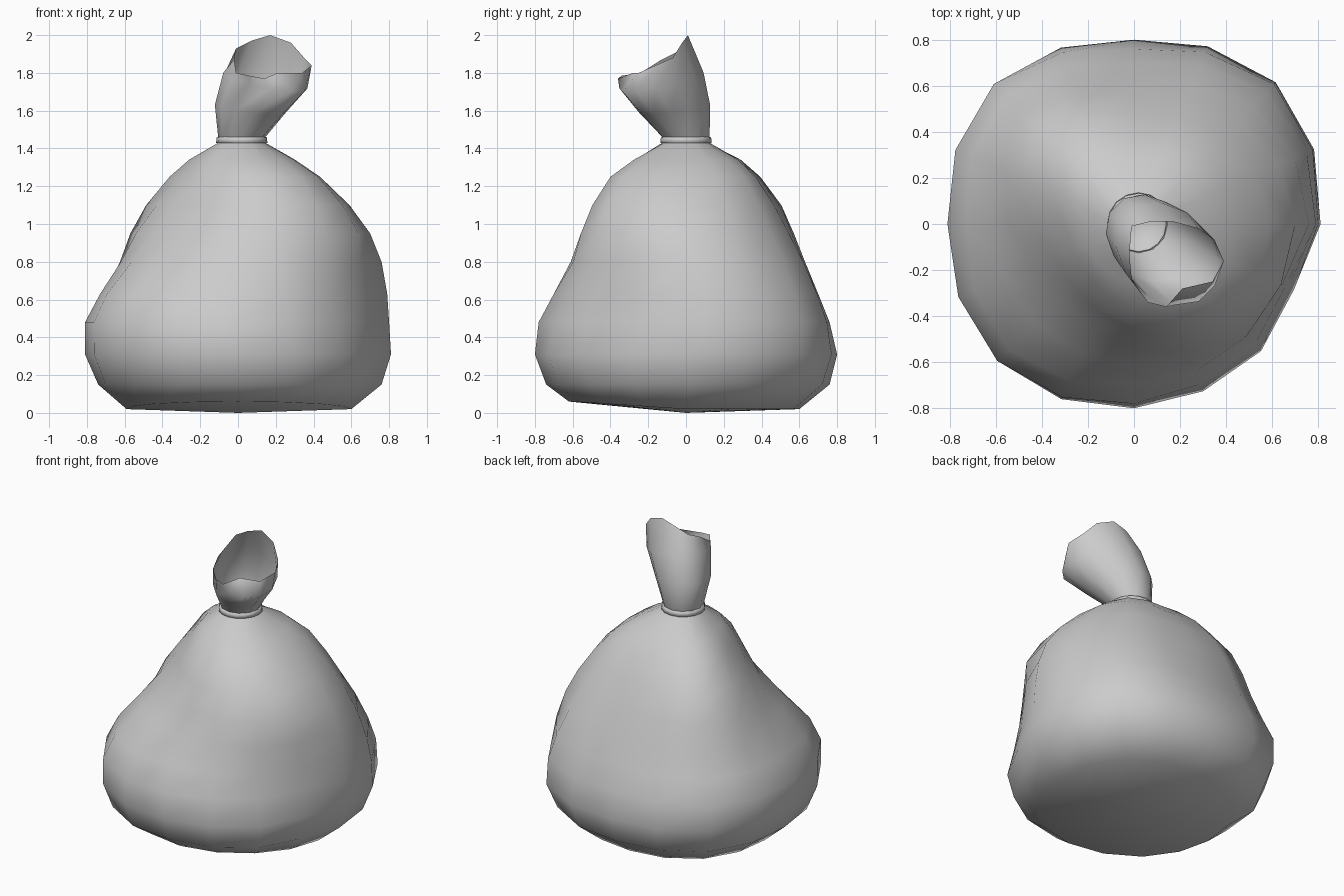
import bpy
from math import sin, cos, tau, radians

if "Cube" in bpy.data.objects:
    bpy.data.objects.remove(bpy.data.objects["Cube"])


def loft(name, rings, close_start=None):
    """Skin a stack of equal closed rings, optionally fanning the first to a point."""
    n = len(rings[0])
    verts = [p for ring in rings for p in ring]
    faces = [(i * n + k, i * n + (k + 1) % n, (i + 1) * n + (k + 1) % n, (i + 1) * n + k)
             for i in range(len(rings) - 1) for k in range(n)]
    if close_start:
        verts.append(close_start)
        faces += [((k + 1) % n, k, len(verts) - 1) for k in range(n)]
    mesh = bpy.data.meshes.new(name)
    mesh.from_pydata(verts, [], faces)
    obj = bpy.data.objects.new(name, mesh)
    bpy.context.collection.objects.link(obj)
    for poly in mesh.polygons:
        poly.use_smooth = True
    return obj


def ellipse(cx, cy, z, along, across, n, tilt=0.0):
    """Ring with its long axis along the front-right lean, dipping by tilt that way."""
    s = cos(radians(45))
    ring = []
    for k in range(n):
        a = tau * k / n + radians(45)
        u, v = along * cos(a), across * sin(a)
        ring.append((cx + s * (u + v), cy + s * (v - u), z - tilt * cos(a)))
    return ring


# Sack body: radius profiles every 45 degrees, blended to 16 sides
heights = [.02, .15, .31, .48, .63, .80, .95, 1.10, 1.25, 1.34, 1.43]
profiles = [
    [.60, .76, .81, .80, .79, .76, .70, .59, .43, .29, .125],
    [.63, .80, .87, .86, .81, .73, .64, .55, .44, .32, .125],
    [.60, .76, .80, .76, .70, .63, .56, .48, .37, .28, .125],
    [.62, .80, .86, .86, .79, .72, .67, .60, .47, .34, .125],
    [.59, .74, .81, .81, .73, .62, .54, .43, .31, .24, .125],
    [.62, .78, .84, .84, .77, .61, .46, .37, .30, .24, .125],
    [.62, .74, .80, .78, .70, .61, .54, .47, .38, .27, .125],
    [.60, .74, .78, .74, .71, .69, .66, .59, .47, .32, .125],
]


def radius(level, k):
    p = [profiles[(k // 2 + j) % 8][level] for j in (-1, 0, 1, 2)]
    if k % 2 == 0:
        return p[1]
    r = (9 * (p[1] + p[2]) - p[0] - p[3]) / 16
    return r * .95 if k == 15 and 0 < level < 6 else r


body_rings = []
for i, z in enumerate(heights):
    ring = []
    for k in range(16):
        a = tau * k / 16
        lift = .04 * max(0, -sin(a)) if i == 0 else 0
        shift = .02 * max(0, (z - 1.2) / .23)
        ring.append((shift + radius(i, k) * cos(a), radius(i, k) * sin(a), z + lift))
    body_rings.append(ring)
loft("sack_body", body_rings, (0, 0, 0))

# Tie band around the neck
band = [ellipse(.02, 0, z, r, r, 16) for r, z in
        [(.12, 1.425), (.136, 1.43), (.133, 1.458), (.12, 1.463)]]
loft("tie_band", band)

# Open gathered neck, leaning to the front right with a ragged rim
rim = [(.39, -.16, 1.84), (.35, -.07, 1.88), (.28, -.02, 1.96), (.17, .01, 2.0),
       (.07, .01, 1.97), (-.01, -.01, 1.93), (-.02, -.13, 1.87), (-.01, -.24, 1.80),
       (.06, -.34, 1.785), (.14, -.36, 1.77), (.21, -.28, 1.80), (.34, -.25, 1.80)]
neck = [ellipse(.02, 0, 1.43, .11, .11, 12),
        ellipse(.02, 0, 1.46, .125, .125, 12),
        ellipse(.065, -.06, 1.61, .205, .17, 12, .03),
        ellipse(.145, -.13, 1.76, .25, .195, 12, .06),
        rim]
loft("open_neck", neck, (.02, 0, 1.43))
